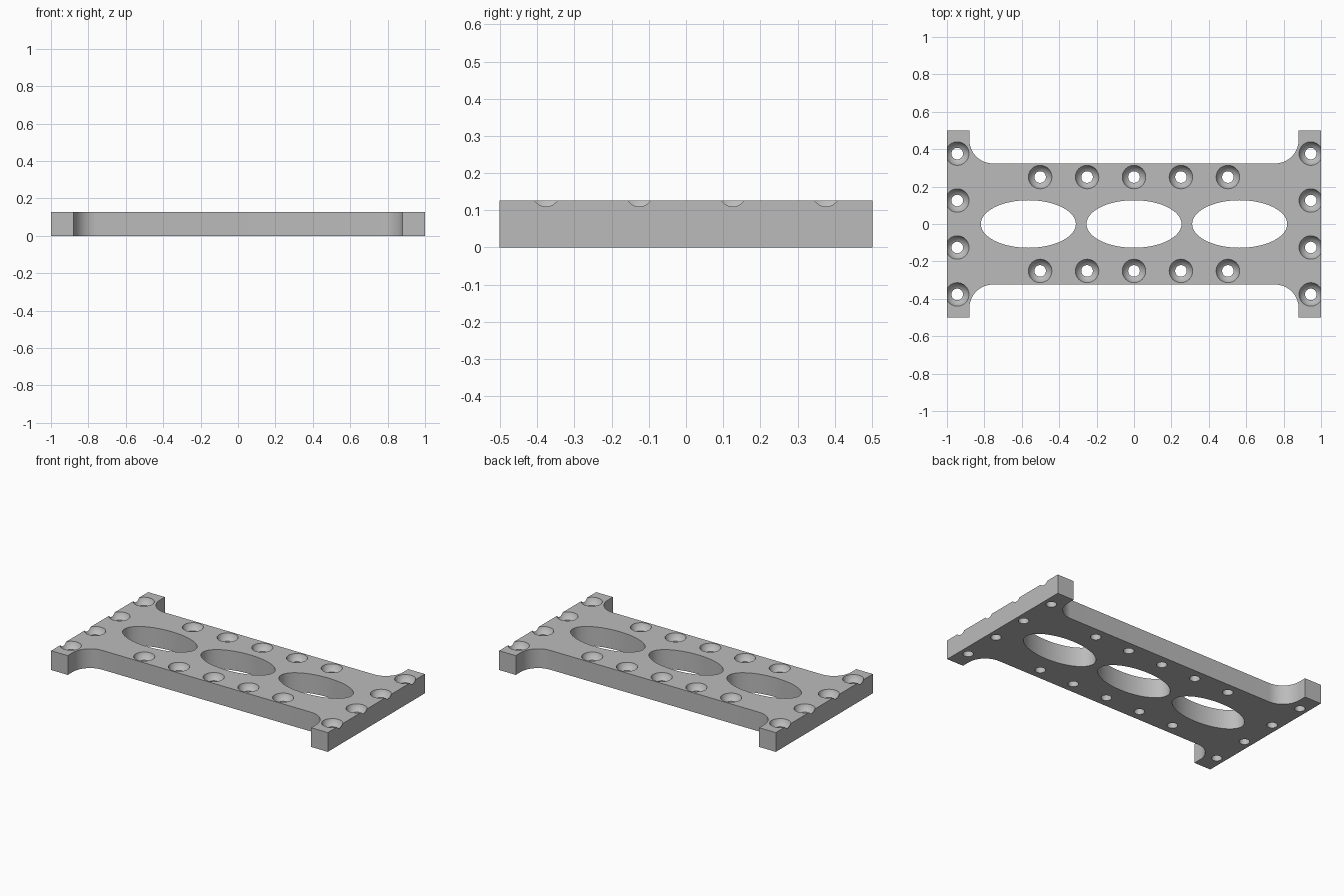
import bpy
import bmesh
from math import sin, cos, pi, asin, sqrt

THICK = 0.126            # plate thickness
PITCH = 0.251            # hole spacing
ARM_X, BODY_Y, HALF_Y = 0.88, 0.324, 0.501
FILLET = 0.125
HOLE_R, BALL_R, BALL_UP = 0.031, 0.066, 0.02

cube = bpy.data.objects.get("Cube")
if cube:
    bpy.data.objects.remove(cube, do_unlink=True)

grey = bpy.data.materials.new("plain grey")
grey.use_nodes = True
colour = (0.5, 0.5, 0.5, 1)
grey.diffuse_color = colour
grey.node_tree.nodes["Principled BSDF"].inputs["Base Color"].default_value = colour


def make_object(name, bm):
    bmesh.ops.recalc_face_normals(bm, faces=bm.faces)
    mesh = bpy.data.meshes.new(name)
    bm.to_mesh(mesh)
    bm.free()
    mesh.materials.append(grey)
    obj = bpy.data.objects.new(name, mesh)
    bpy.context.collection.objects.link(obj)
    return obj


def loft(bm, rings):
    """Skin a stack of point rings and cap both ends."""
    loops = [[bm.verts.new(p) for p in ring] for ring in rings]
    n = len(loops[0])
    for low, high in zip(loops, loops[1:]):
        for i in range(n):
            j = (i + 1) % n
            bm.faces.new((low[i], low[j], high[j], high[i]))
    bm.faces.new(loops[0][::-1])
    bm.faces.new(loops[-1])


def ellipse(cx, cy, rx, ry, z, n):
    return [(cx + rx * cos(2 * pi * i / n), cy + ry * sin(2 * pi * i / n), z)
            for i in range(n)]


# Plate outline: one quarter with its fillet, mirrored to the other three
steps = 16
quarter = [(1, HALF_Y), (ARM_X, HALF_Y)]
for i in range(steps + 1):
    a = i / steps * pi / 2
    quarter.append((ARM_X - FILLET + FILLET * cos(a),
                    BODY_Y + FILLET - FILLET * sin(a)))
half = quarter + [(-x, y) for x, y in reversed(quarter)]
outline = half + [(x, -y) for x, y in reversed(half)]
bm = bmesh.new()
loft(bm, [[(x, y, z) for x, y in outline] for z in (0, THICK)])
plate = make_object("mounting_plate", bm)

# Cutter: three oval windows
bm = bmesh.new()
for k in (-1, 0, 1):
    loft(bm, [ellipse(k * 0.565, 0, 0.254, 0.127, z, 96) for z in (-0.1, 0.3)])

# Cutter: through holes with rounded bowl countersinks
centre_z = THICK + BALL_UP
start = asin(HOLE_R / BALL_R)
profile = [(HOLE_R, -0.1)]
for i in range(11):
    a = start + (pi / 2 - start) * i / 10
    profile.append((BALL_R * sin(a), centre_z - BALL_R * cos(a)))
profile.append((BALL_R, 0.3))

spots = [(k * PITCH, s * PITCH) for k in range(-2, 3) for s in (-1, 1)]
spots += [(s * 0.945, k * PITCH) for k in (-1.5, -0.5, 0.5, 1.5) for s in (-1, 1)]
for x, y in spots:
    loft(bm, [ellipse(x, y, r, r, z, 40) for r, z in profile])
cutter = make_object("hole_cutter", bm)
cutter.hide_render = True

# Cut the plate, then drop the cutter
cut = plate.modifiers.new("holes", "BOOLEAN")
cut.operation = "DIFFERENCE"
cut.solver = "EXACT"
cut.object = cutter
bpy.ops.object.select_all(action="DESELECT")
plate.select_set(True)
bpy.context.view_layer.objects.active = plate
bpy.ops.object.modifier_apply(modifier=cut.name)
bpy.data.objects.remove(cutter, do_unlink=True)
bpy.ops.object.shade_smooth_by_angle(angle=pi / 6)
